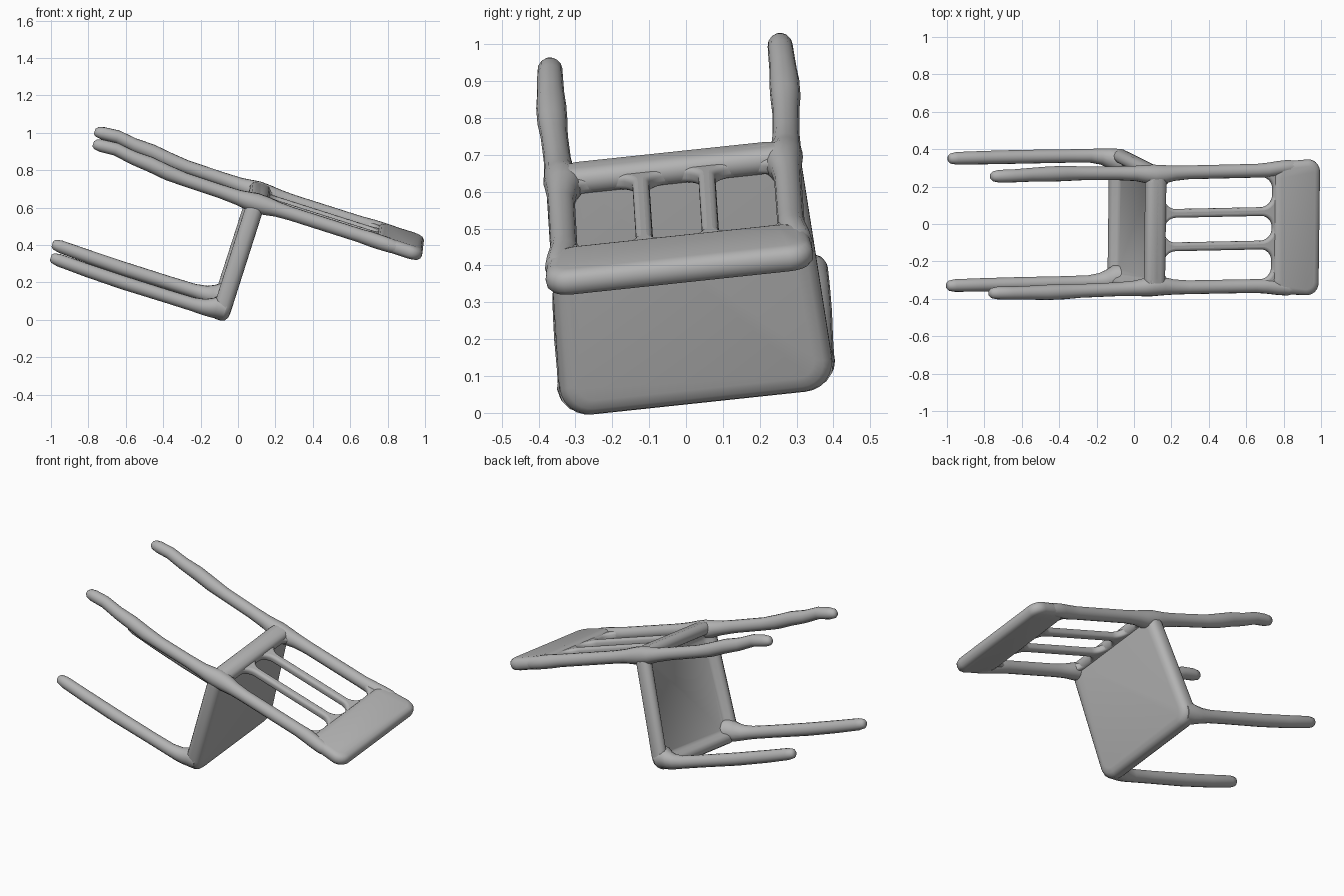
import bpy, bmesh, math
from mathutils import Matrix, Vector

if "Cube" in bpy.data.objects:
    bpy.data.objects.remove(bpy.data.objects["Cube"])

# Tipped-over chair: local x = width, y = towards seat front, z = up the backrest
up = Vector((0.953, 0.02, -0.303)).normalized()
front = Vector((-0.295, 0.105, -0.95))
front = (front - up * front.dot(up)).normalized()
side = front.cross(up)
TILT = Matrix((side, front, up)).transposed().to_4x4()
TILT.translation = (0.1, -0.035, 0.66)

grey = bpy.data.materials.new("plain grey")
grey.diffuse_color = (0.45, 0.45, 0.45, 1)
grey.use_nodes = True
grey.node_tree.nodes["Principled BSDF"].inputs["Base Color"].default_value = grey.diffuse_color


def finish(obj):
    obj.matrix_world = TILT
    obj.data.materials.append(grey)
    bpy.ops.object.select_all(action='DESELECT')
    bpy.context.view_layer.objects.active = obj
    obj.select_set(True)
    if obj.type == 'CURVE':
        bpy.ops.object.convert(target='MESH')
    bpy.ops.object.shade_smooth_by_angle(angle=math.radians(50))


def loft(name, rings):
    """Skin a list of equal-length rings and cap both ends."""
    bm = bmesh.new()
    loops = [[bm.verts.new(p) for p in ring] for ring in rings]
    n = len(loops[0])
    for a, b in zip(loops, loops[1:]):
        for i in range(n):
            j = (i + 1) % n
            bm.faces.new((a[i], a[j], b[j], b[i]))
    bm.faces.new(loops[0][::-1])
    bm.faces.new(loops[-1])
    bmesh.ops.recalc_face_normals(bm, faces=bm.faces)
    mesh = bpy.data.meshes.new(name)
    bm.to_mesh(mesh)
    bm.free()
    obj = bpy.data.objects.new(name, mesh)
    bpy.context.collection.objects.link(obj)
    finish(obj)


def rounded(corners, r, steps=6):
    """Round the corners of a convex 2D outline."""
    pts = []
    for i, c in enumerate(corners):
        c = Vector(c)
        a = c + (Vector(corners[i - 1]) - c).normalized() * r
        b = c + (Vector(corners[(i + 1) % len(corners)]) - c).normalized() * r
        for k in range(steps + 1):
            t = k / steps
            # weighted quadratic gives a circular arc
            k0, k1, k2 = (1 - t) ** 2, 1.414 * t * (1 - t), t * t
            pts.append((a * k0 + c * k1 + b * k2) / (k0 + k1 + k2))
    return pts


def trapezoid(w0, w1, v0, v1, inset, r):
    i = inset
    return rounded([(-w0 + i, v0 + i), (w0 - i, v0 + i),
                    (w1 - i, v1 - i), (-w1 + i, v1 - i)], max(r - i * 0.7, 0.02))


def limb(name, path, sides=14):
    """Round bar through (x, y, z, radius) stations."""
    rings = []
    for x, y, z, r in path:
        rings.append([(x + r * math.cos(2 * math.pi * k / sides),
                       y + r * math.sin(2 * math.pi * k / sides), z)
                      for k in range(sides)])
    loft(name, rings)


# Seat slab with rounded rim and hollow underside
profile = [(0.085, 0.0), (0.07, -0.012), (0.06, -0.035), (0.045, -0.046),
           (0.025, -0.046), (0.008, -0.036), (0, -0.018), (0, 0.015),
           (0.008, 0.034), (0.025, 0.046), (0.05, 0.05)]
loft("seat", [[(p.x, p.y, z) for p in trapezoid(0.345, 0.376, -0.045, 0.664, i, 0.085)]
              for i, z in profile])

# Top panel of the backrest
pillow = [(0.035, -0.037), (0.015, -0.031), (0.003, -0.018), (0, 0),
          (0.003, 0.018), (0.015, 0.031), (0.035, 0.037)]
loft("backrest_panel", [[(p.x, y, p.y) for p in trapezoid(0.352, 0.370, 0.672, 0.932, i, 0.07)]
                        for i, y in pillow])

# Rail joining the seat to the backrest
loft("rear_rail", [[(p.x, y - 0.008, p.y) for p in trapezoid(0.33, 0.33, -0.045, 0.068, i, 0.04)]
                   for i, y in pillow])

# Legs and posts on both sides
for s, tag in ((-1, "left"), (1, "right")):
    limb(tag + "_back_post", [
        (s * 0.314, -0.036, -0.925, 0.014), (s * 0.314, -0.038, -0.912, 0.027),
        (s * 0.314, -0.040, -0.88, 0.034), (s * 0.315, -0.046, -0.80, 0.035),
        (s * 0.317, -0.030, -0.70, 0.037), (s * 0.318, -0.024, -0.60, 0.041),
        (s * 0.318, -0.010, -0.50, 0.041), (s * 0.316, -0.003, -0.40, 0.037),
        (s * 0.312, 0, -0.20, 0.037), (s * 0.309, 0.003, -0.10, 0.041),
        (s * 0.305, 0.004, -0.05, 0.048), (s * 0.300, 0.003, 0, 0.054),
        (s * 0.300, 0.002, 0.06, 0.050), (s * 0.306, 0, 0.12, 0.041),
        (s * 0.309, 0, 0.20, 0.037), (s * 0.310, 0, 0.58, 0.037),
        (s * 0.312, 0, 0.64, 0.040), (s * 0.320, 0, 0.70, 0.040),
        (s * 0.327, 0, 0.76, 0.038), (s * 0.32, 0, 0.84, 0.028)])
    limb(tag + "_front_leg", [
        (s * 0.342, 0.612, -0.956, 0.016), (s * 0.342, 0.612, -0.945, 0.027),
        (s * 0.342, 0.613, -0.91, 0.034), (s * 0.342, 0.619, -0.75, 0.036),
        (s * 0.342, 0.623, -0.55, 0.037), (s * 0.341, 0.622, -0.30, 0.036),
        (s * 0.340, 0.621, -0.16, 0.037), (s * 0.335, 0.617, -0.10, 0.043),
        (s * 0.326, 0.608, -0.06, 0.053), (s * 0.315, 0.596, -0.03, 0.064),
        (s * 0.31, 0.59, 0.02, 0.064)])

# Slatted lattice: outline with three rounded openings
B = 0.016
curve = bpy.data.curves.new("back_slats", 'CURVE')
curve.dimensions = '2D'
curve.fill_mode = 'BOTH'
curve.extrude = 0.006
curve.bevel_depth = B
curve.bevel_resolution = 3
shapes = [rounded([(-0.31, 0), (0.31, 0), (0.31, 0.75), (-0.31, 0.75)], 0.02)]
for x0, x1 in ((-0.275, -0.113), (-0.067, 0.067), (0.113, 0.275)):
    x0, x1 = x0 - B, x1 + B
    r = min(0.08, (x1 - x0) / 2 - 0.001)
    shapes.append(rounded([(x0, 0.062 - B), (x1, 0.062 - B),
                           (x1, 0.67 + B), (x0, 0.67 + B)], r, 8))
for pts in shapes:
    spline = curve.splines.new('POLY')
    spline.points.add(len(pts) - 1)
    for sp, p in zip(spline.points, pts):
        sp.co = (p.x, p.y, 0, 1)
    spline.use_cyclic_u = True
slats = bpy.data.objects.new("back_slats", curve)
bpy.context.collection.objects.link(slats)
finish(slats)
slats.matrix_world = TILT @ Matrix.Rotation(math.pi / 2, 4, 'X')
